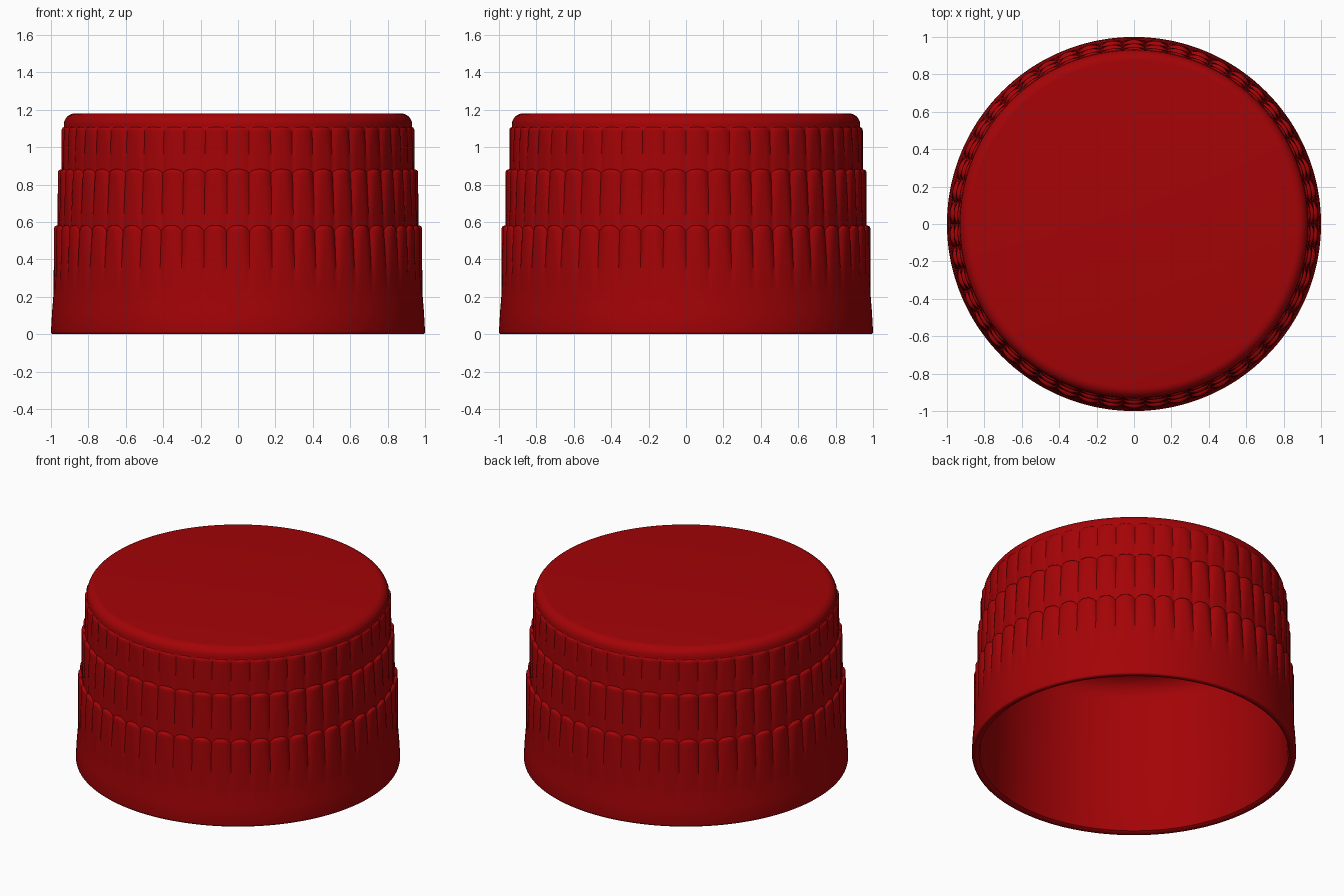
import bpy
import bmesh
import math

if "Cube" in bpy.data.objects:
    bpy.data.objects.remove(bpy.data.objects["Cube"], do_unlink=True)

RIBS = 50
STEPS = 10              # segments across one rib
SEGMENTS = RIBS * STEPS

red = bpy.data.materials.new("deep red plastic")
red.use_nodes = True
colour = (0.37, 0.001, 0.002, 1)
red.diffuse_color = colour
red.node_tree.nodes["Principled BSDF"].inputs["Base Color"].default_value = colour


def plain(radius, z):
    return (radius, z, 0, 2, 0)


def ribbed_tier(radius, bottom, top, start_depth, depth, first_drop, arch):
    """Rows of (radius, height, groove depth, groove sharpness, arch drop)."""
    rows = []
    count = 12
    for i in range(count + 1):
        f = i / count
        drop = first_drop * (1 - f) ** 6 + arch * f ** 5
        rows.append((radius, bottom + (top - 0.018 - bottom) * f,
                     start_depth + (depth - start_depth) * f,
                     5 - 2.8 * f, drop))
    # rounded shoulder of the ribs
    for angle in (30, 60, 90):
        a = math.radians(angle)
        rows.append((radius - 0.013 * (1 - math.cos(a)),
                     top - 0.018 * (1 - math.sin(a)),
                     depth - 0.013 * (1 - math.cos(a)), 2.2, arch))
    return rows


def fillet(radius, z, size_r, size_z):
    """Quarter round that closes a wall towards the axis."""
    turns = [math.radians(15 * i) for i in range(7)]
    return [plain(radius - size_r * (1 - math.cos(a)), z + size_z * math.sin(a))
            for a in turns]


# outer profile, from the rim up to the flat top
profile = [plain(0.97, 0), plain(0.992, 0), plain(0.998, 0.005), plain(1.0, 0.015),
           plain(0.994, 0.12)]
profile += ribbed_tier(0.986, 0.22, 0.58, 0, 0.021, 0, 0.032)
profile += ribbed_tier(0.965, 0.582, 0.88, 0.004, 0.02, 0.032, 0.02)
profile += ribbed_tier(0.945, 0.882, 1.107, 0.004, 0.014, 0.02, 0.012)
profile += [plain(0.931, 1.109)]
profile += fillet(0.931, 1.12, 0.058, 0.06)
top_index = len(profile) - 1
# inner profile, from the ceiling back down to the rim
profile += fillet(0.918, 0.91, 0.13, 0.13)[::-1]
profile += [plain(0.938, 0.4), plain(0.948, 0.04), plain(0.955, 0.01)]


def ring_verts(bm, row):
    radius, z, depth, power, drop = row
    verts = []
    for i in range(SEGMENTS):
        angle = math.tau * i / SEGMENTS
        # t is 1 in a groove and 0 on the crest of a rib
        t = abs(1 - 2 * (i % STEPS) / STEPS)
        r = radius - depth * t ** power
        verts.append(bm.verts.new((r * math.cos(angle), r * math.sin(angle),
                                   z - drop * t ** 3)))
    return verts


bm = bmesh.new()
rings = [ring_verts(bm, row) for row in profile]
for k in range(len(rings)):
    lower, upper = rings[k], rings[(k + 1) % len(rings)]
    if k == top_index:
        # the flat top and the inner ceiling are discs
        bm.faces.new(lower)
        bm.faces.new(upper[::-1])
        continue
    for i in range(SEGMENTS):
        j = (i + 1) % SEGMENTS
        bm.faces.new((lower[i], lower[j], upper[j], upper[i]))

mesh = bpy.data.meshes.new("ribbed_cap")
bm.to_mesh(mesh)
bm.free()
mesh.materials.append(red)
cap = bpy.data.objects.new("ribbed_cap", mesh)
bpy.context.collection.objects.link(cap)

bpy.ops.object.select_all(action="DESELECT")
cap.select_set(True)
bpy.context.view_layer.objects.active = cap
bpy.ops.object.shade_smooth_by_angle(angle=math.radians(40))
